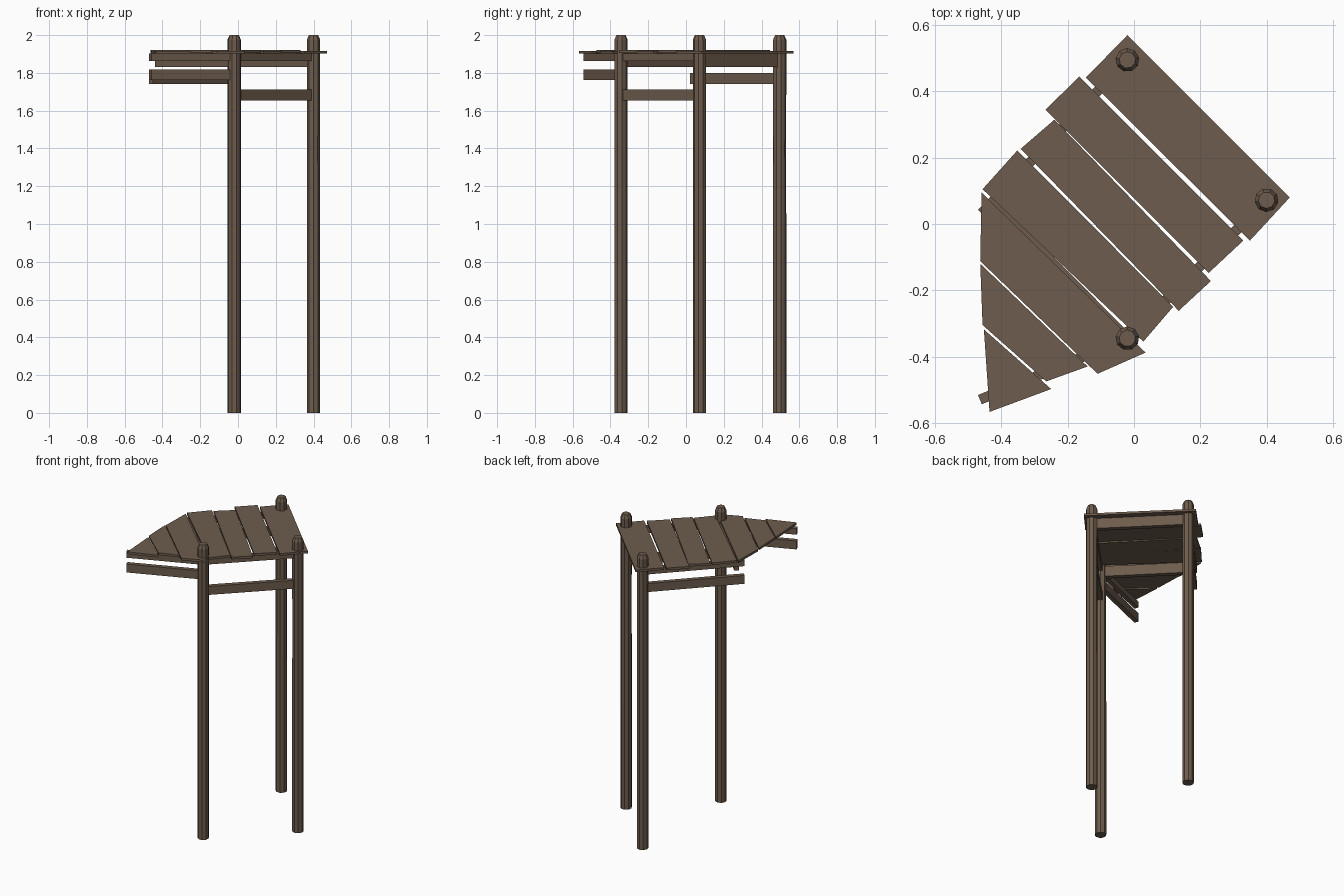
import bpy, bmesh, math
from mathutils import Vector

if "Cube" in bpy.data.objects:
    bpy.data.objects.remove(bpy.data.objects["Cube"])

wood = bpy.data.materials.new("weathered brown wood")
wood.diffuse_color = (0.155, 0.108, 0.074, 1)
wood.use_nodes = True
wood.node_tree.nodes["Principled BSDF"].inputs["Base Color"].default_value = wood.diffuse_color


def make(name, bm):
    bmesh.ops.recalc_face_normals(bm, faces=bm.faces)
    me = bpy.data.meshes.new(name)
    bm.to_mesh(me)
    bm.free()
    me.materials.append(wood)
    ob = bpy.data.objects.new(name, me)
    bpy.context.collection.objects.link(ob)
    return ob


def post(name, x, y, turn):
    """Rough round post: stacked rings with a chamfered top."""
    bm = bmesh.new()
    n = 9
    rings = []
    for z, r in ((0, 0.036), (0.7, 0.036), (1.4, 0.0355), (1.975, 0.036), (2.0, 0.025)):
        rings.append([bm.verts.new((x + r * math.cos(turn + 2 * math.pi * i / n),
                                    y + r * math.sin(turn + 2 * math.pi * i / n), z))
                      for i in range(n)])
    for a, b in zip(rings, rings[1:]):
        for i in range(n):
            j = (i + 1) % n
            bm.faces.new((a[i], a[j], b[j], b[i]))
    bm.faces.new(rings[0][::-1])
    bm.faces.new(rings[-1])
    return make(name, bm)


def prism(name, pts, z0, z1):
    """Flat outline extruded between two heights."""
    bm = bmesh.new()
    lo = [bm.verts.new((x, y, z0)) for x, y in pts]
    hi = [bm.verts.new((x, y, z1)) for x, y in pts]
    bm.faces.new(lo[::-1])
    bm.faces.new(hi)
    n = len(pts)
    for i in range(n):
        j = (i + 1) % n
        bm.faces.new((lo[i], lo[j], hi[j], hi[i]))
    return make(name, bm)


def beam(name, a, b, z0, z1, w=0.03):
    """Rectangular beam between two plan points."""
    a, b = Vector(a), Vector(b)
    d = (b - a).normalized()
    s = Vector((-d.y, d.x)) * w / 2
    return prism(name, [a + s, a - s, b - s, b + s], z0, z1)


# Posts
A, B, C = (-0.02, 0.495), (0.40, 0.072), (-0.02, -0.345)
post("back_post", *A, 0.2)
post("right_post", *B, 0.5)
post("front_post", *C, 0.9)

# Side rails and cross beams under the deck
D, E = (-0.46, 0.032), (-0.465, -0.53)
for label, p, q, low in (("right", C, B, 1.655), ("back", A, D, 1.742), ("front", C, E, 1.762)):
    beam(label + "_upper_rail", p, q, 1.862, 1.903)
    beam(label + "_lower_rail", p, q, low, low + 0.057)
beam("outer_cross_beam", A, B, 1.832, 1.903)
beam("inner_cross_beam", C, (-0.43, 0.07), 1.832, 1.903)

# Deck planks
planks = [
    [(-0.02, 0.57), (0.47, 0.08), (0.35, -0.05), (-0.145, 0.442)],
    [(-0.165, 0.445), (0.33, -0.05), (0.225, -0.148), (-0.267, 0.345)],
    [(-0.24, 0.315), (0.232, -0.172), (0.135, -0.262), (-0.342, 0.227)],
    [(-0.352, 0.222), (0.118, -0.25), (0.028, -0.355), (-0.457, 0.105)],
    [(-0.46, 0.095), (0.035, -0.388), (-0.11, -0.452), (-0.464, -0.112)],
    [(-0.464, -0.12), (-0.14, -0.43), (-0.265, -0.475), (-0.457, -0.305)],
    [(-0.453, -0.318), (-0.25, -0.498), (-0.436, -0.567)],
]
for i, pts in enumerate(planks):
    lift = 0.004 * (i % 2)
    prism("deck_plank_%d" % (i + 1), pts, 1.902 + lift, 1.917 + lift)
